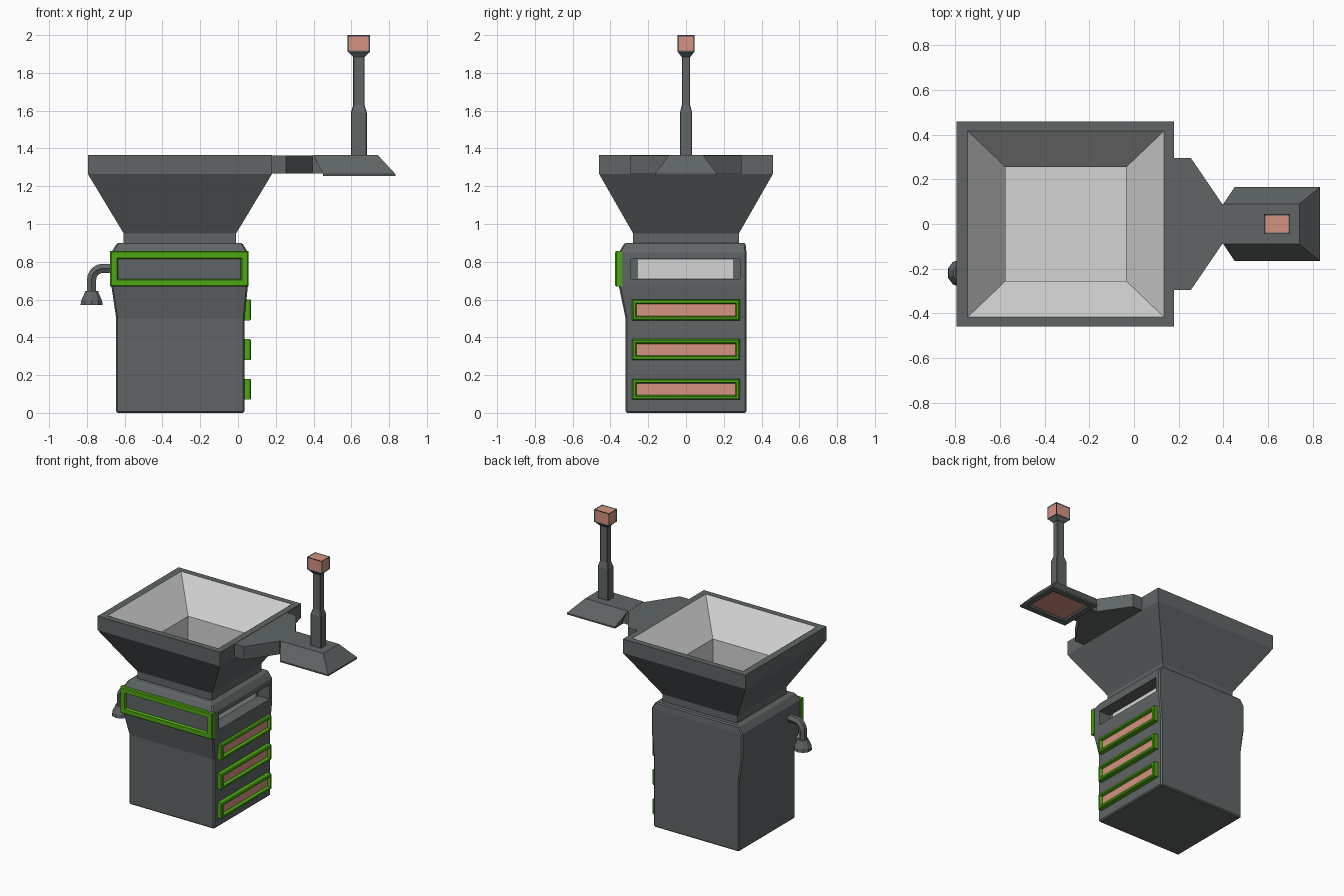
import bpy, bmesh, math
from mathutils import Matrix

if "Cube" in bpy.data.objects:
    bpy.data.objects.remove(bpy.data.objects["Cube"])


def material(name, rgb):
    m = bpy.data.materials.new(name)
    m.use_nodes = True
    m.diffuse_color = (*rgb, 1)
    m.node_tree.nodes["Principled BSDF"].inputs["Base Color"].default_value = (*rgb, 1)
    return m


MATS = [material("dark grey metal", (0.115, 0.13, 0.133)),
        material("pale grey lining", (0.66, 0.66, 0.66)),
        material("bright green trim", (0.075, 0.39, 0.006)),
        material("salmon light", (0.66, 0.29, 0.22))]
GREY, PALE, GREEN, SALMON = range(4)

# Maps (u, v, depth) to the world for parts facing up, to the left or to the front
FACING = {"up": lambda u, v, d: (u, v, d),
          "side": lambda u, v, d: (d, u, v),
          "front": lambda u, v, d: (u, -d, v)}


def finish(name, bm, bevel=0.0):
    bmesh.ops.recalc_face_normals(bm, faces=bm.faces)
    mesh = bpy.data.meshes.new(name)
    bm.to_mesh(mesh)
    bm.free()
    for m in MATS:
        mesh.materials.append(m)
    ob = bpy.data.objects.new(name, mesh)
    bpy.context.collection.objects.link(ob)
    if bevel:
        mod = ob.modifiers.new("edge_bevel", "BEVEL")
        mod.width = bevel
        mod.segments = 1
        mod.limit_method = "ANGLE"
        mod.angle_limit = math.radians(35)
    return ob


def loft(name, rings, facing="up", colours=None, colour=GREY, end=None, bevel=0.0):
    """Skin rectangles (u0, u1, v0, v1, depth), with a colour per band and on the end cap."""
    bm = bmesh.new()
    place = FACING[facing]
    loops = [[bm.verts.new(place(u, v, d)) for u, v in
              ((u0, v0), (u1, v0), (u1, v1), (u0, v1))]
             for u0, u1, v0, v1, d in rings]
    for i, (a, b) in enumerate(zip(loops, loops[1:])):
        for j in range(4):
            k = (j + 1) % 4
            f = bm.faces.new((a[j], a[k], b[k], b[j]))
            f.material_index = colours[i] if colours else colour
    bm.faces.new(loops[0]).material_index = colour
    bm.faces.new(loops[-1]).material_index = colour if end is None else end
    return finish(name, bm, bevel)


def frame(name, u0, u1, v0, v1, rim, back, front, floor, facing, end):
    """Raised rectangular trim around a recessed panel."""
    def ring(inset, d):
        return (u0 + inset, u1 - inset, v0 + inset, v1 - inset, d)
    c = 0.006
    return loft(name, [ring(0, back), ring(0, front - c), ring(c, front),
                       ring(rim - c, front), ring(rim, floor)],
                facing, colour=GREEN, end=end)


# Body with a swollen upper band
body = loft("body", [(-.645, .035, -.32, .32, 0), (-.645, .035, -.32, .32, .5),
                     (-.67, .052, -.355, .32, .67), (-.67, .052, -.355, .32, .85),
                     (-.64, .022, -.325, .315, .9)], bevel=.008)

# Recessed slot in the side of the body
cutter = loft("slot_cutter", [(-.29, .285, .71, .815, -.04), (-.29, .285, .71, .815, .2)], "side")
cutter.hide_render = True
cut = body.modifiers.new("slot", "BOOLEAN")
cut.object = cutter
cut.solver = "EXACT"
bpy.context.view_layer.objects.active = body
for mod in list(body.modifiers):
    bpy.ops.object.modifier_apply(modifier=mod.name)
bpy.data.objects.remove(cutter)
loft("slot_panel", [(-.255, .25, .712, .813, -.045), (-.255, .25, .712, .813, -.035)],
     "side", colour=PALE)

# Green trims
frame("front_panel_trim", -.677, .056, .668, .857, .042, .34, .375, .358, "front", GREY)
for i in range(3):
    z = .125 + .21 * i
    frame("side_light_trim_%d" % (i + 1), -.285, .285, z - .055, z + .055,
          .024, .02, .07, .05, "side", SALMON)

# Hopper: neck, flare and rim outside, lined funnel and pit inside
loft("hopper", [(-.605, -.01, -.28, .28, .88), (-.605, -.01, -.28, .28, .95),
                (-.795, .18, -.46, .46, 1.265), (-.795, .18, -.46, .46, 1.365),
                (-.745, .135, -.417, .417, 1.365), (-.575, -.035, -.255, .255, 1.15),
                (-.575, -.035, -.255, .255, .95)],
     colours=[GREY, GREY, GREY, GREY, PALE, PALE], end=PALE)

# Bracket tapering from the hopper to the lamp base
bm = bmesh.new()
half = [(.16, .295), (.255, .295), (.395, .09), (.5, .09)]
outline = half + [(x, -y) for x, y in reversed(half)]
base = bm.faces.new([bm.verts.new((x, y, 1.268)) for x, y in outline])
top = bmesh.ops.extrude_face_region(bm, geom=[base])
bmesh.ops.translate(bm, vec=(0, 0, .095),
                    verts=[v for v in top["geom"] if isinstance(v, bmesh.types.BMVert)])
finish("bracket", bm)

# Lamp base with a recessed light underneath
loft("lamp_base", [(.4, .74, -.09, .09, 1.365), (.45, .833, -.165, .165, 1.265),
                   (.45, .833, -.165, .165, 1.255), (.49, .793, -.125, .125, 1.255),
                   (.5, .783, -.115, .115, 1.265)], end=SALMON)

# Stepped post
loft("post", [(.598, .682, -.032, .032, 1.35), (.598, .682, -.032, .032, 1.59),
              (.61, .67, -.022, .022, 1.63), (.61, .67, -.022, .022, 1.9)], bevel=.004)

# Lantern with an inset light on each side and the top
loft("lantern_collar", [(.608, .672, -.024, .024, 1.885), (.582, .698, -.044, .044, 1.912)])
bm = bmesh.new()
bmesh.ops.create_cube(bm, size=1, matrix=Matrix.Translation((.64, 0, 1.955))
                      @ Matrix.Diagonal((.118, .09, .09, 1)))
bmesh.ops.recalc_face_normals(bm, faces=bm.faces)
lit = [f for f in bm.faces if f.normal.z > -.5]
bmesh.ops.inset_individual(bm, faces=lit, thickness=.011, depth=-.004)
for f in lit:
    f.material_index = SALMON
finish("lantern", bm)

# Bent pipe on the right side
curve = bpy.data.curves.new("pipe", "CURVE")
curve.dimensions = "3D"
curve.bevel_depth = .028
curve.bevel_resolution = 1
PX, PY, PZ, R = -.775, -.22, .765, .06
path = [(-.64, PZ)]
for i in range(6):
    a = math.radians(90 + 18 * i)
    path.append((PX + R + R * math.cos(a), PZ - R + R * math.sin(a)))
path.append((PX, .62))
spline = curve.splines.new("POLY")
spline.points.add(len(path) - 1)
for p, (x, z) in zip(spline.points, path):
    p.co = (x, PY, z, 1)
pipe = bpy.data.objects.new("pipe", curve)
curve.materials.append(MATS[GREY])
bpy.context.collection.objects.link(pipe)
bpy.ops.object.select_all(action="DESELECT")
pipe.select_set(True)
bpy.context.view_layer.objects.active = pipe
bpy.ops.object.convert(target="MESH")
bpy.ops.object.shade_smooth_by_angle(angle=math.radians(50))

# Flared spout at the end of the pipe
bm = bmesh.new()
for r1, r2, z0, z1 in ((.062, .058, .57, .595), (.058, .04, .595, .632), (.04, .036, .632, .645)):
    bmesh.ops.create_cone(bm, cap_ends=True, segments=10, radius1=r1, radius2=r2, depth=z1 - z0,
                          matrix=Matrix.Translation((PX, PY, (z0 + z1) / 2)))
finish("pipe_spout", bm)
